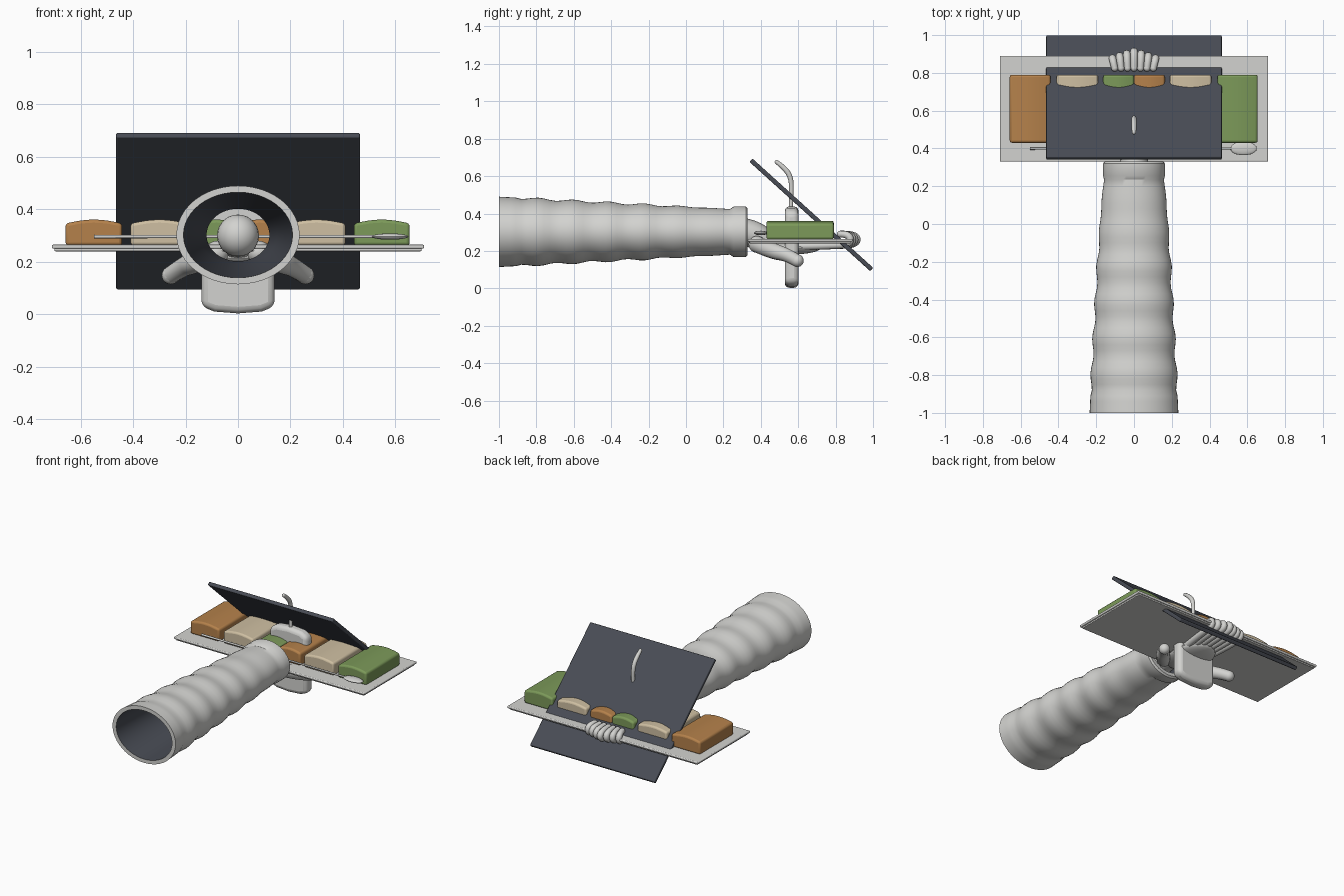
import bpy, bmesh, math
from mathutils import Vector

old = bpy.data.objects.get("Cube")
if old:
    bpy.data.objects.remove(old, do_unlink=True)


def material(name, rgb):
    m = bpy.data.materials.new(name)
    m.use_nodes = True
    m.diffuse_color = (*rgb, 1)
    m.node_tree.nodes["Principled BSDF"].inputs["Base Color"].default_value = (*rgb, 1)
    return m


GREY = material("light grey", (0.65, 0.65, 0.63))
DARK = material("slate", (0.065, 0.072, 0.09))
ORANGE = material("orange brown", (0.46, 0.22, 0.07))
CREAM = material("cream", (0.62, 0.52, 0.36))
GREEN = material("leaf green", (0.2, 0.32, 0.1))


def finish(name, bm, *mats):
    bmesh.ops.recalc_face_normals(bm, faces=bm.faces)
    me = bpy.data.meshes.new(name)
    bm.to_mesh(me)
    bm.free()
    ob = bpy.data.objects.new(name, me)
    bpy.context.collection.objects.link(ob)
    for m in mats:
        me.materials.append(m)
    smooth(ob)
    return ob


def smooth(ob):
    bpy.ops.object.select_all(action='DESELECT')
    ob.select_set(True)
    bpy.context.view_layer.objects.active = ob
    bpy.ops.object.shade_smooth_by_angle(angle=math.radians(35))


def bevel(ob, width, segments=3):
    mod = ob.modifiers.new("soft edges", 'BEVEL')
    mod.width, mod.segments = width, segments
    mod.limit_method = 'ANGLE'
    return ob


def prism(name, outline, y0, y1, mat, width):
    """Extrude an (x, z) outline along y."""
    bm = bmesh.new()
    face = bm.faces.new([bm.verts.new((x, y0, z)) for x, z in outline])
    ext = bmesh.ops.extrude_face_region(bm, geom=[face])
    verts = [v for v in ext["geom"] if isinstance(v, bmesh.types.BMVert)]
    bmesh.ops.translate(bm, verts=verts, vec=(0, y1 - y0, 0))
    return bevel(finish(name, bm, mat), width)


def box(name, x, y, z, mat, width):
    outline = [(x[0], z[0]), (x[1], z[0]), (x[1], z[1]), (x[0], z[1])]
    return prism(name, outline, *y, mat, width)


def ball(name, loc, size, mat):
    bm = bmesh.new()
    bmesh.ops.create_uvsphere(bm, u_segments=24, v_segments=14, radius=1)
    bmesh.ops.scale(bm, verts=bm.verts, vec=size)
    bmesh.ops.translate(bm, verts=bm.verts, vec=loc)
    return finish(name, bm, mat)


def limb(name, points, radii, mat):
    """Round-ended tube through the points."""
    cu = bpy.data.curves.new(name, 'CURVE')
    cu.dimensions = '3D'
    cu.bevel_depth, cu.bevel_resolution = 1, 4
    cu.use_fill_caps = True
    sp = cu.splines.new('NURBS')
    sp.points.add(len(points) - 1)
    for p, co, r in zip(sp.points, points, radii):
        p.co, p.radius = (*co, 1), r
    sp.use_endpoint_u, sp.order_u, sp.resolution_u = True, 3, 6
    tmp = bpy.data.objects.new(name, cu)
    bpy.context.collection.objects.link(tmp)
    dg = bpy.context.evaluated_depsgraph_get()
    me = bpy.data.meshes.new_from_object(tmp.evaluated_get(dg))
    bpy.data.objects.remove(tmp, do_unlink=True)
    ob = bpy.data.objects.new(name, me)
    bpy.context.collection.objects.link(ob)
    me.materials.clear()
    me.materials.append(mat)
    smooth(ob)
    for end, r in ((points[0], radii[0]), (points[-1], radii[-1])):
        if r > 0.01:
            ball(name + "_tip", end, (r, r, r), mat)


# Sleeve: rippled oval tube with a cuff and a dark lining
outer = [(0.325, 0.12, 0.10), (0.33, 0.155, 0.125), (0.32, 0.164, 0.135),
         (0.255, 0.164, 0.135), (0.235, 0.158, 0.122)]
for i in range(41):
    t = i / 40
    y = 0.2 - 1.2 * t
    ripple = 0.006 * math.sin(t * 40) * min(1, 3 * t)
    if t > 0.9:
        ripple = 0
    outer.append((y, 0.163 + 0.072 * t ** 0.8 + ripple, 0.124 + 0.064 * t + ripple))
inner = [(-1.0, 0.208, 0.163), (-0.6, 0.19, 0.147), (0.1, 0.15, 0.112), (0.31, 0.12, 0.10)]
bm = bmesh.new()
N = 48
rings = []
for y, rx, rz in outer + inner:
    angles = [2 * math.pi * k / N for k in range(N)]
    rings.append([bm.verts.new((rx * math.cos(a), y, 0.302 + rz * math.sin(a))) for a in angles])
for i, ring in enumerate(rings):
    nxt = rings[(i + 1) % len(rings)]
    for k in range(N):
        f = bm.faces.new((ring[k], ring[(k + 1) % N], nxt[(k + 1) % N], nxt[k]))
        f.material_index = int(i >= len(outer))
finish("sleeve", bm, GREY, DARK)

# Tray with a thin upper rim
box("tray_base", (-0.70, 0.70), (0.34, 0.88), (0.24, 0.252), GREY, 0.004)
box("tray_top", (-0.71, 0.71), (0.33, 0.89), (0.25, 0.265), GREY, 0.005)

# Row of domed food blocks
blocks = [("orange", -0.658, -0.442, ORANGE), ("cream", -0.41, -0.19, CREAM),
          ("green", -0.163, 0, GREEN), ("orange", 0, 0.163, ORANGE),
          ("cream", 0.19, 0.41, CREAM), ("green", 0.442, 0.655, GREEN)]
for i, (label, x0, x1, mat) in enumerate(blocks):
    outline = [(x0, 0.262), (x1, 0.262)]
    for k in range(9):
        s = k / 8
        outline.append((x1 + (x0 - x1) * s, 0.346 + 0.015 * math.sin(math.pi * s)))
    prism(f"{label}_block_{i}", outline, 0.43, 0.79, mat, 0.012)

# Slanted dark panel running through the tray
lid = box("slanted_panel", (-0.465, 0.465), (-0.435, 0.435), (-0.012, 0.012), DARK, 0.006)
lid.location = (0, 0.67, 0.393)
lid.rotation_euler.x = -math.atan2(0.57, 0.63)

# Upright clasp with a curved hook
clasp = [(-0.14, 0.03), (-0.09, 0.01), (0, 0.003), (0.09, 0.01), (0.14, 0.03),
         (0.14, 0.405), (0.09, 0.43), (0, 0.438), (-0.09, 0.43), (-0.14, 0.405)]
prism("upright_clasp", clasp, 0.528, 0.602, GREY, 0.025)
limb("hook", [(0, 0.56, 0.42), (0, 0.565, 0.52), (0, 0.56, 0.6), (0, 0.52, 0.65), (0, 0.485, 0.675)],
     [0.011, 0.011, 0.014, 0.014, 0.011], GREY)

# Spoon lying along the front of the tray
limb("spoon_handle", [(-0.55, 0.4, 0.296), (0, 0.4, 0.296), (0.53, 0.4, 0.296)],
     [0.007, 0.005, 0.006], GREY)
ball("spoon_bowl", (0.58, 0.4, 0.296), (0.07, 0.036, 0.012), GREY)

# Wrist and palm
limb("wrist", [(0, 0.28, 0.3), (0, 0.36, 0.297), (0, 0.44, 0.24), (0, 0.5, 0.215)],
     [0.08, 0.073, 0.06, 0.035], GREY)
ball("palm", (0, 0.54, 0.215), (0.13, 0.18, 0.035), GREY)

# Thumbs and fingers, mirrored about the middle
for side, s in (("left", 1), ("right", -1)):
    limb(side + "_thumb", [(s * 0.08, 0.38, 0.235), (s * 0.16, 0.46, 0.2),
                           (s * 0.21, 0.54, 0.18), (s * 0.257, 0.595, 0.148)],
         [0.045, 0.045, 0.036, 0.034], GREY)
for i in range(-3, 4):
    x = i * 0.038
    reach = 0.9 - 0.012 * abs(i)
    limb(f"finger_{i + 4}", [(x * 0.8, 0.6, 0.225), (x, 0.78, 0.23), (x, reach + 0.015, 0.235),
                             (x, reach + 0.012, 0.29), (x * 0.9, 0.825, 0.29)],
         [0.022, 0.021, 0.02, 0.02, 0.018], GREY)
